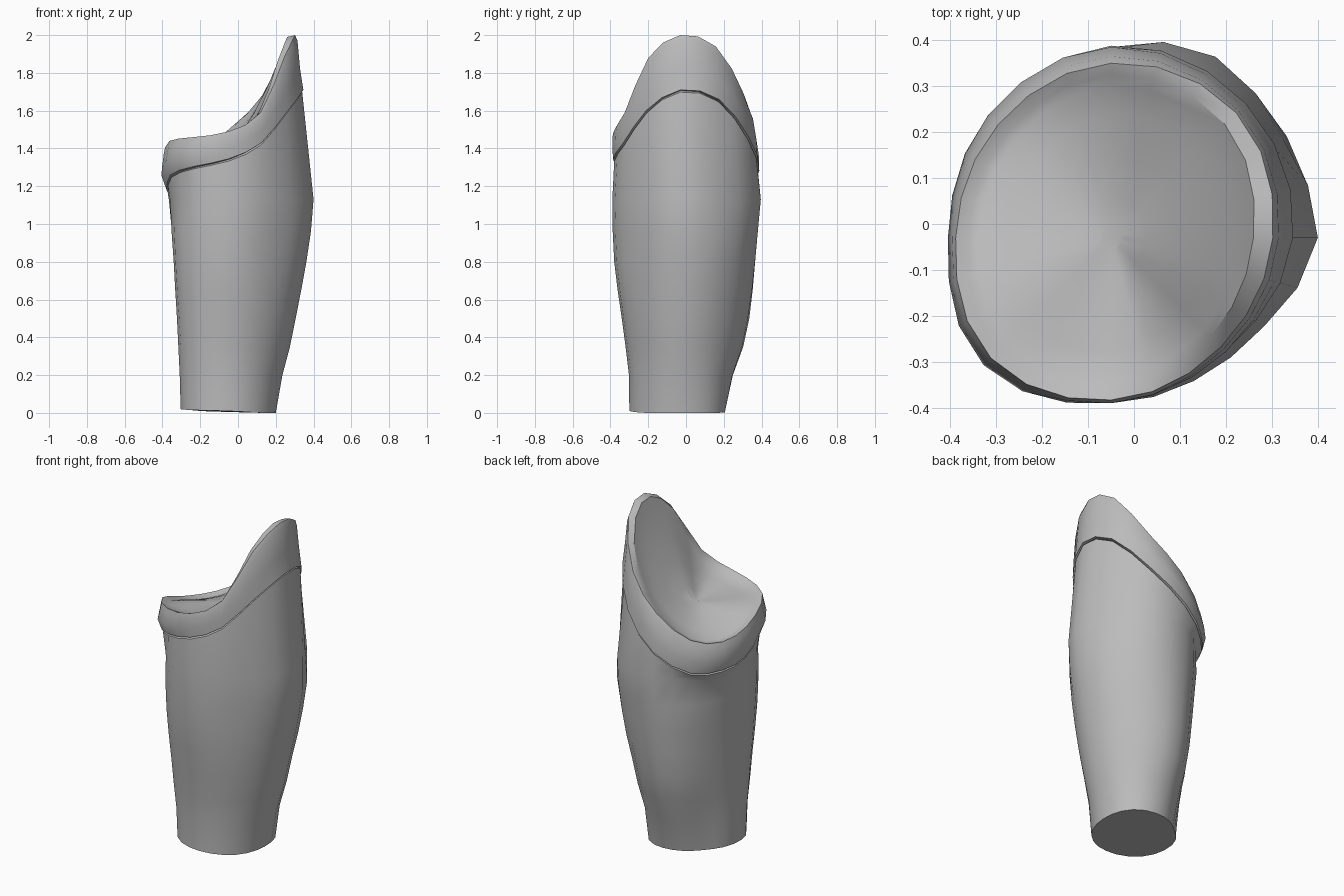
import bpy, bmesh, math

SIDES = 24
CX, CY = -0.05, -0.03

cube = bpy.data.objects.get("Cube")
if cube:
    bpy.data.objects.remove(cube, do_unlink=True)

grey = bpy.data.materials.new("plain_grey")
grey.use_nodes = True
COLOUR = (0.5, 0.5, 0.5, 1)
grey.diffuse_color = COLOUR
grey.node_tree.nodes["Principled BSDF"].inputs["Base Color"].default_value = COLOUR


def around(values, i):
    """Smooth cyclic interpolation of values spaced evenly round the axis."""
    if not isinstance(values, (list, tuple)):
        return values
    n = len(values)
    pos = i / SIDES * n
    k = int(pos)
    t = pos - k
    a, b, c, d = (values[(k + j) % n] for j in (-1, 0, 1, 2))
    return b + 0.5 * t * (c - a + t * (2*a - 5*b + 4*c - d + t * (3*(b - c) + d - a)))


def spread(values):
    return [around(values, i) for i in range(SIDES)]


def shift(values, amount):
    return [v + amount for v in values]


def blend(a, b, t):
    return [p + (q - p) * t for p, q in zip(a, b)]


def loft(name, rows, cap_start=False, cap_end=False):
    """Skin a stack of rings, each given as (radii, heights)."""
    bm = bmesh.new()
    rings = []
    for radii, heights in rows:
        ring = []
        for i in range(SIDES):
            a = 2 * math.pi * i / SIDES
            ring.append(bm.verts.new((CX + radii[i] * math.cos(a),
                                      CY + radii[i] * math.sin(a), heights[i])))
        rings.append(ring)
    for low, high in zip(rings, rings[1:]):
        for i in range(SIDES):
            j = (i + 1) % SIDES
            bm.faces.new((low[i], low[j], high[j], high[i]))
    if cap_start:
        bm.faces.new(rings[0][::-1])
    if cap_end:
        bm.faces.new(rings[-1])
    mesh = bpy.data.meshes.new(name)
    bm.to_mesh(mesh)
    bm.free()
    mesh.materials.append(grey)
    obj = bpy.data.objects.new(name, mesh)
    bpy.context.collection.objects.link(obj)
    bpy.ops.object.select_all(action='DESELECT')
    obj.select_set(True)
    bpy.context.view_layer.objects.active = obj
    bpy.ops.object.shade_smooth_by_angle(angle=math.radians(32))


# Radii every eighth of a turn, heights every twelfth, starting at the model's left
seam_r = spread([.39, .408, .412, .355, .322, .362, .35, .345])
mid_r = spread([.378, .405, .415, .378, .355, .392, .36, .352])
rim_r = spread([.365, .392, .395, .36, .346, .376, .36, .345])
lip_r = spread([.352, .385, .38, .348, .338, .37, .353, .337])
inner_r = spread([.31, .35, .355, .32, .31, .345, .328, .305])
seam_z = spread([1.71, 1.66, 1.46, 1.28, 1.17, 1.16, 1.18, 1.26, 1.305, 1.345, 1.43, 1.60])
rim_z = spread([2.0, 1.94, 1.69, 1.50, 1.36, 1.33, 1.37, 1.44, 1.46, 1.49, 1.59, 1.88])

# Tapered sleeve, open under the collar
sleeve = [
    ([.25, .268, .23, .205, .25, .28, .27, .255], [0, 0, .005, .01, .02, .015, .01, 0]),
    ([.285, .29, .278, .23, .256, .287, .272, .27], .2),
    ([.325, .33, .333, .26, .263, .302, .29, .293], .35),
    ([.355, .36, .365, .28, .27, .315, .31, .318], .5),
    ([.385, .393, .383, .293, .278, .33, .332, .336], .65),
    ([.412, .418, .396, .306, .286, .342, .35, .35], .8),
    ([.436, .437, .41, .32, .3, .348, .358, .357], .96),
    ([.45, .432, .455, .415, .342, .315, .315, .33, .36, .36, .36, .385], 1.13),
]
under_seam = shift(seam_z, -.06)
rows = [(spread(r), [min(h, limit) for h, limit in zip(spread(z), under_seam)])
        for r, z in sleeve]
rows += [(seam_r, shift(seam_z, -.012)), (shift(seam_r, -.03), seam_z)]
loft("sleeve", rows, cap_start=True)

# Collar with a bevelled lip and a shallow sloping dish inside
rows = [
    (shift(seam_r, -.03), shift(seam_z, -.005)),
    (shift(seam_r, .006), seam_z),
    (mid_r, blend(seam_z, rim_z, .4)),
    (rim_r, shift(rim_z, -.03)),
    (lip_r, rim_z),
    (inner_r, shift(rim_z, -.01)),
]
FLOOR = 1.43
for t in (.93, .75, .5, .25, .08):
    radii = [r * t for r in inner_r]
    heights = [FLOOR + (z - .02 - FLOOR) * t ** 1.5 for z in rim_z]
    rows.append((radii, heights))
loft("collar", rows, cap_end=True)
